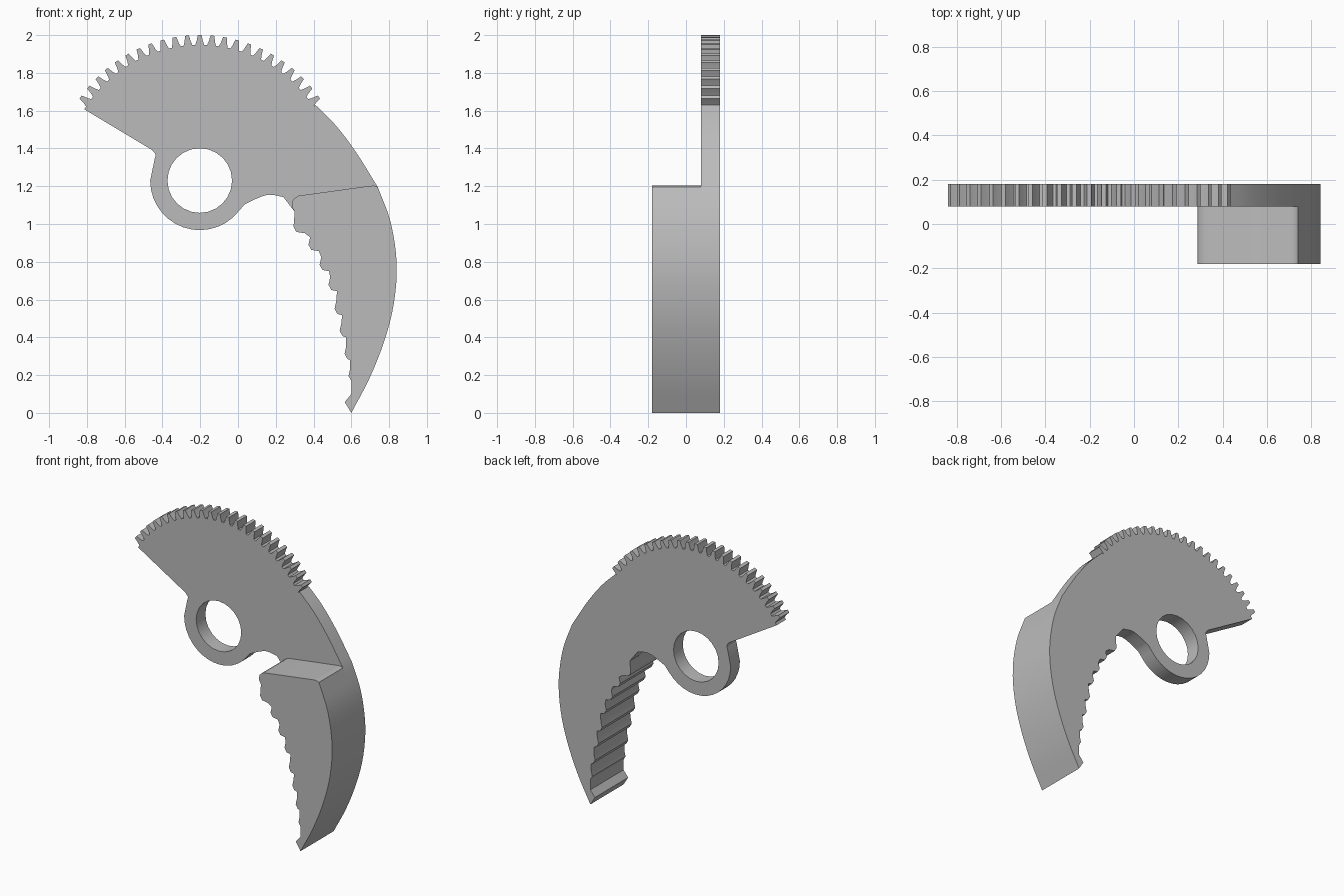
import bpy, bmesh
from math import sin, cos, radians
from mathutils import Vector

cube = bpy.data.objects.get("Cube")
if cube:
    bpy.data.objects.remove(cube, do_unlink=True)

# One plain grey metal
GREY = (0.5, 0.5, 0.5, 1)
metal = bpy.data.materials.new("grey metal")
metal.use_nodes = True
metal.diffuse_color = GREY
metal.node_tree.nodes["Principled BSDF"].inputs["Base Color"].default_value = GREY

PIVOT = Vector((-0.2025, 1.23))
FRONT, STEP, BACK = -0.18, 0.08, 0.18


def polar(radius, degrees):
    a = radians(degrees)
    return PIVOT + radius * Vector((cos(a), sin(a)))


def arc(radius, start, end, count):
    return [polar(radius, start + (end - start) * i / count) for i in range(count + 1)]


def smooth_path(points, steps=4):
    """Smooth curve through the given points."""
    p = [Vector(q) for q in points]
    p = [2 * p[0] - p[1]] + p + [2 * p[-1] - p[-2]]
    path = []
    for a, b, c, d in zip(p, p[1:], p[2:], p[3:]):
        for i in range(steps):
            t = i / steps
            path.append(0.5 * (2 * b + (c - a) * t + (2 * a - 5 * b + 4 * c - d) * t * t
                               + (3 * b - a - 3 * c + d) * t ** 3))
    return path + [p[-2]]


def extrude_profile(name, loops, y0, y1):
    """Fill closed xz loops (inner ones become holes) and extrude along y."""
    bm = bmesh.new()
    for loop in loops:
        verts = [bm.verts.new((x, y0, z)) for x, z in loop]
        for i, v in enumerate(verts):
            bm.edges.new((verts[i - 1], v))
    bmesh.ops.triangle_fill(bm, edges=bm.edges[:], use_beauty=True)
    result = bmesh.ops.extrude_face_region(bm, geom=bm.faces[:], use_keep_orig=True)
    moved = [g for g in result["geom"] if isinstance(g, bmesh.types.BMVert)]
    bmesh.ops.translate(bm, verts=moved, vec=(0, y1 - y0, 0))
    bmesh.ops.recalc_face_normals(bm, faces=bm.faces[:])
    mesh = bpy.data.meshes.new(name)
    bm.to_mesh(mesh)
    bm.free()
    mesh.materials.append(metal)
    obj = bpy.data.objects.new(name, mesh)
    bpy.context.collection.objects.link(obj)
    bpy.ops.object.select_all(action="DESELECT")
    obj.select_set(True)
    bpy.context.view_layer.objects.active = obj
    bpy.ops.object.shade_smooth_by_angle(angle=radians(25))
    return obj


# Gear rim: teeth every five degrees
gear_rim = []
for k in range(23):
    centre = 145 - 5 * k
    for offset, radius in ((1.9, 0.718), (1.3, 0.738), (0.75, 0.77),
                           (-0.75, 0.77), (-1.3, 0.738), (-1.9, 0.718)):
        gear_rim.append(polar(radius, centre + offset))

# Outer back of the jaw, split where the thick block begins
upper_back = smooth_path([(0.41, 1.63), (0.515, 1.525), (0.625, 1.38), (0.74, 1.195)])
lower_back = smooth_path([(0.74, 1.195), (0.808, 1.01), (0.84, 0.79), (0.825, 0.58),
                          (0.776, 0.385), (0.697, 0.185), (0.6, 0)])

# Serrated gripping edge, from the top down to the tip
notches = [(0.294, 0.985), (0.373, 0.89), (0.432, 0.784), (0.479, 0.678),
           (0.511, 0.551), (0.538, 0.434), (0.564, 0.313), (0.585, 0.196)]
grip = [(0.3, 1.065)]
for i, (x, z) in enumerate(notches):
    grip += [(x, z), (x + 0.015, z - 0.027)]
    if i < len(notches) - 1:
        nx, nz = notches[i + 1]
        grip += [(x + 0.06 - 0.005 * i, z - 0.034), (nx + 0.009, nz + 0.04)]
grip += [(0.6, 0.1), (0.565, 0.057)]
grip_up = grip[::-1]

# Thin plate with gear sector, pivot ring and jaw outline
throat = smooth_path([(0.24, 1.143), (0.165, 1.155), (0.1, 1.135), (0.035, 1.104)], 3)
ring = arc(0.2625, -38, -180, 14)
neck = smooth_path([(-0.441, 1.345), (-0.437, 1.368), (-0.455, 1.392)], 3)
outline = (gear_rim + upper_back + lower_back[1:] + grip_up
           + throat + ring + neck + [(-0.814, 1.607)])
hole = arc(0.171, 0, 345, 23)
extrude_profile("gear_jaw_plate", [outline, hole], STEP, BACK)

# Thick jaw block in front of the plate
block_top = smooth_path([(0.286, 1.09), (0.291, 1.128), (0.322, 1.15)], 3)
block_corner = [(0.7, 1.202), (0.718, 1.203), (0.731, 1.201)]
extrude_profile("jaw_block", [block_top + block_corner + lower_back + grip_up], FRONT, STEP)
